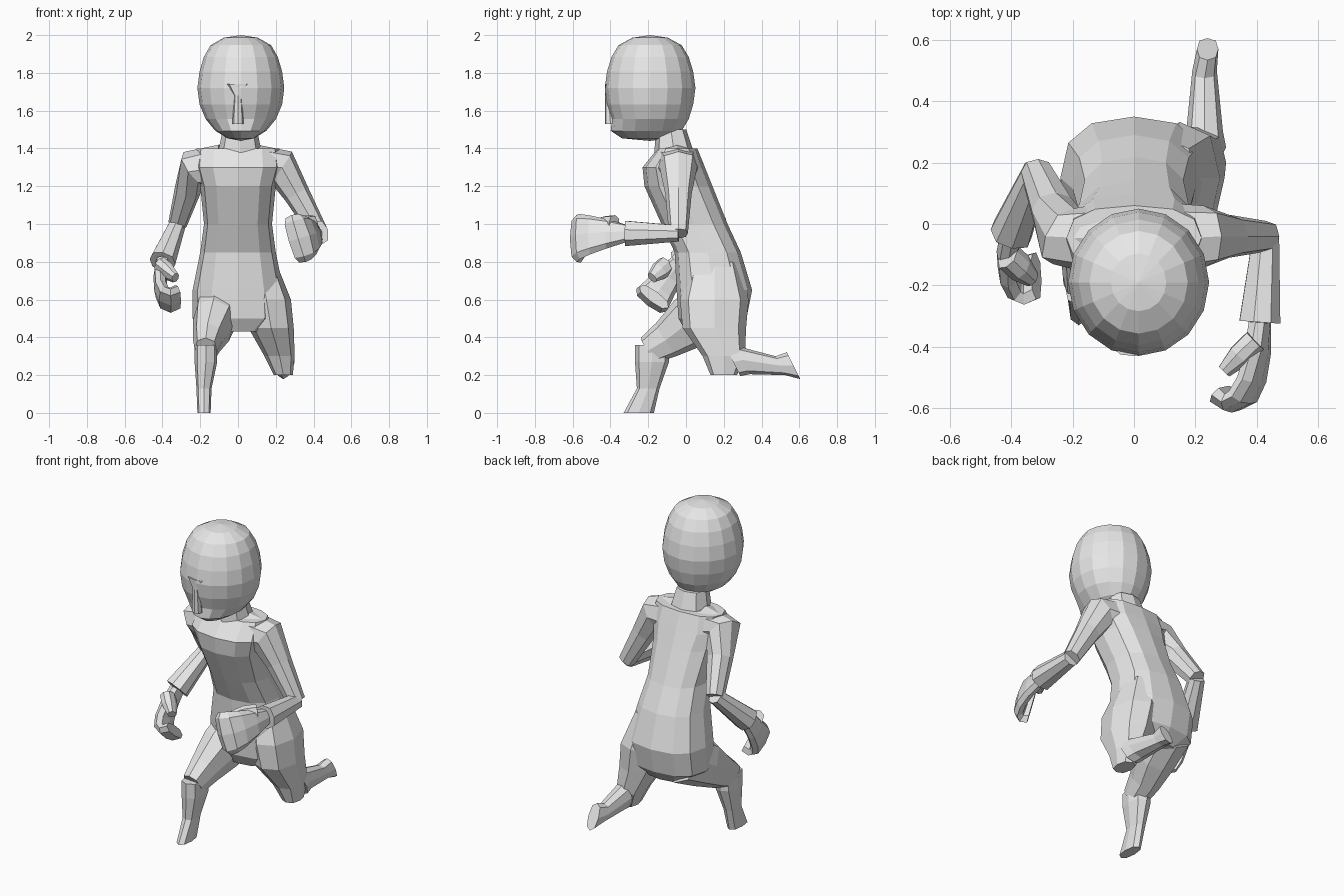
import bpy, bmesh, math
from mathutils import Vector

cube = bpy.data.objects.get("Cube")
if cube:
    bpy.data.objects.remove(cube, do_unlink=True)

grey = bpy.data.materials.new("plain_grey")
grey.use_nodes = True
grey.diffuse_color = (.8, .8, .8, 1)
for node in grey.node_tree.nodes:
    if node.type == 'BSDF_PRINCIPLED':
        node.inputs["Base Color"].default_value = grey.diffuse_color

X, Y, Z = Vector((1, 0, 0)), Vector((0, 1, 0)), Vector((0, 0, 1))


def finish(name, bm):
    """Turn a bmesh into a named, flat-shaded grey object."""
    bmesh.ops.recalc_face_normals(bm, faces=bm.faces)
    mesh = bpy.data.meshes.new(name)
    bm.to_mesh(mesh)
    bm.free()
    mesh.materials.append(grey)
    bpy.context.collection.objects.link(bpy.data.objects.new(name, mesh))


def oval(aspect, *radii):
    return [(radius, radius * aspect) for radius in radii]


def squared(value):
    """Push a cosine or sine outwards for a boxier cross-section."""
    return math.copysign(abs(value) ** .8, value)


def loft(name, points, radii, ref=X, axis=None, sides=8):
    """Skin oval rings along points; the first radius of each runs along ref."""
    bm = bmesh.new()
    centres = [Vector(point) for point in points]
    last = len(centres) - 1
    loops = []
    for i, (centre, (wide, deep)) in enumerate(zip(centres, radii)):
        along = axis or centres[min(i + 1, last)] - centres[max(i - 1, 0)]
        along = along.normalized()
        across = (ref - along * along.dot(ref)).normalized()
        other = along.cross(across)
        loop = []
        for k in range(sides):
            angle = math.tau * k / sides
            offset = (across * wide * squared(math.cos(angle))
                      + other * deep * squared(math.sin(angle)))
            loop.append(bm.verts.new(centre + offset))
        loops.append(loop)
    for lower, upper in zip(loops, loops[1:]):
        for k in range(sides):
            n = (k + 1) % sides
            bm.faces.new((lower[k], lower[n], upper[n], upper[k]))
    bm.faces.new(loops[0])
    bm.faces.new(loops[-1])
    finish(name, bm)


def make_head():
    """Ellipsoid with a fuller crown and a chin pushed forward."""
    bm = bmesh.new()
    bmesh.ops.create_uvsphere(bm, u_segments=16, v_segments=10, radius=1)
    for vert in bm.verts:
        x, y, z = vert.co
        excess = max(0, abs(z) - .5)
        crown = 1 + excess * .6 if z > 0 else 1
        jaw = 1 + 5 * excess ** 2 if z < 0 and y < 0 else 1 + excess * .6
        vert.co = (x * crown * .23 + .015, y * jaw * .24 - .19, z * .28 + 1.72)
    finish("head", bm)


def make_hand(side, wrist, forward, inward, spread):
    """Mitten: a palm that widens and curls into fingers, plus a thumb."""
    up = forward.cross(inward)
    up *= math.copysign(1, up.z)
    path, radii = [], []
    for step in range(6):
        angle = step * .4
        reach = math.sin(angle)
        curl = 1 - math.cos(angle)
        path.append(wrist + forward * reach * .26 + inward * curl * .09)
        radii.append((.05 + spread * reach, .035))
    loft(side + "_hand", path, radii, ref=up)
    base = wrist + forward * .06 + up * .05
    tip = base + (forward + inward) * .1 + up * .02
    loft(side + "_thumb", [base, base.lerp(tip, .5), tip],
         oval(.8, .05, .05, .03), ref=up)


def make_arm(side, sign, elbow, wrist, forward, inward, spread):
    """Whole arm, starting inside the shoulder."""
    elbow, wrist = Vector(elbow), Vector(wrist)
    forward, inward = Vector(forward).normalized(), Vector(inward).normalized()
    collar = Vector((sign * .1, -.05, 1.3))
    shoulder = Vector((sign * .23, -.04, 1.3))
    loft(side + "_upper_arm",
         [collar, shoulder, shoulder.lerp(elbow, .4), elbow],
         oval(1, .12, .1, .07, .05), ref=Y)
    loft(side + "_forearm", [elbow, wrist], oval(1, .045, .07),
         ref=forward.cross(inward))
    make_hand(side, wrist, forward, inward, spread)


# Head, nose and neck
make_head()
loft("nose", [(0, -.41, 1.74), (0, -.41, 1.68), (0, -.4, 1.53)],
     [(.06, .02), (.02, .02), (.03, .03)], axis=Z)
loft("neck", [(.01, -.08, 1.5), (.01, -.06, 1.36)], oval(.9, .09, .12), axis=Z)

# Forward-leaning torso: height, front, back, half width
sections = [(1.4, -.15, .06, .22), (1.3, -.23, .1, .23), (1.2, -.22, .14, .2),
            (1, -.13, .22, .18), (.85, -.06, .29, .2), (.65, -.05, .35, .24),
            (.5, -.04, .32, .24), (.43, 0, .26, .14)]
loft("torso",
     [(0, (front + back) / 2, height) for height, front, back, width in sections],
     [(width, (back - front) / 2) for height, front, back, width in sections],
     axis=Z, sides=12)

# Left leg, trailing with the shin held back
loft("left_thigh",
     [(.11, .15, .8), (.15, .15, .6), (.175, .15, .45), (.22, .2, .3), (.24, .2, .2)],
     oval(1.4, .09, .13, .12, .08, .05), axis=Z)
loft("left_shin_and_foot",
     [(.24, .25, .27), (.23, .3, .28), (.23, .5, .25), (.24, .57, .25)],
     oval(1.4, .06, .06, .04) + [(.035, .08)], axis=Y + Z * .5)

# Right leg, leading
loft("right_thigh",
     [(-.1, .18, .57), (-.13, .02, .48), (-.16, -.1, .39), (-.17, -.2, .33)],
     oval(1.3, .12, .11, .08, .06))
loft("right_shin_and_foot",
     [(-.17, -.18, .36), (-.17, -.18, .27), (-.18, -.2, .13), (-.18, -.25, 0)],
     oval(1.5, .06, .06, .04) + [(.035, .08)], axis=Z)

# Arms: the left reaches forward, the right swings back and down
make_arm("left", 1, elbow=(.43, -.04, .95), wrist=(.41, -.32, .95),
         forward=(0, -1, 0), inward=(-1, 0, -.3), spread=.08)
make_arm("right", -1, elbow=(-.32, .17, 1), wrist=(-.4, -.03, .8),
         forward=(-.2, -.6, -.8), inward=(1, 0, 0), spread=.05)
